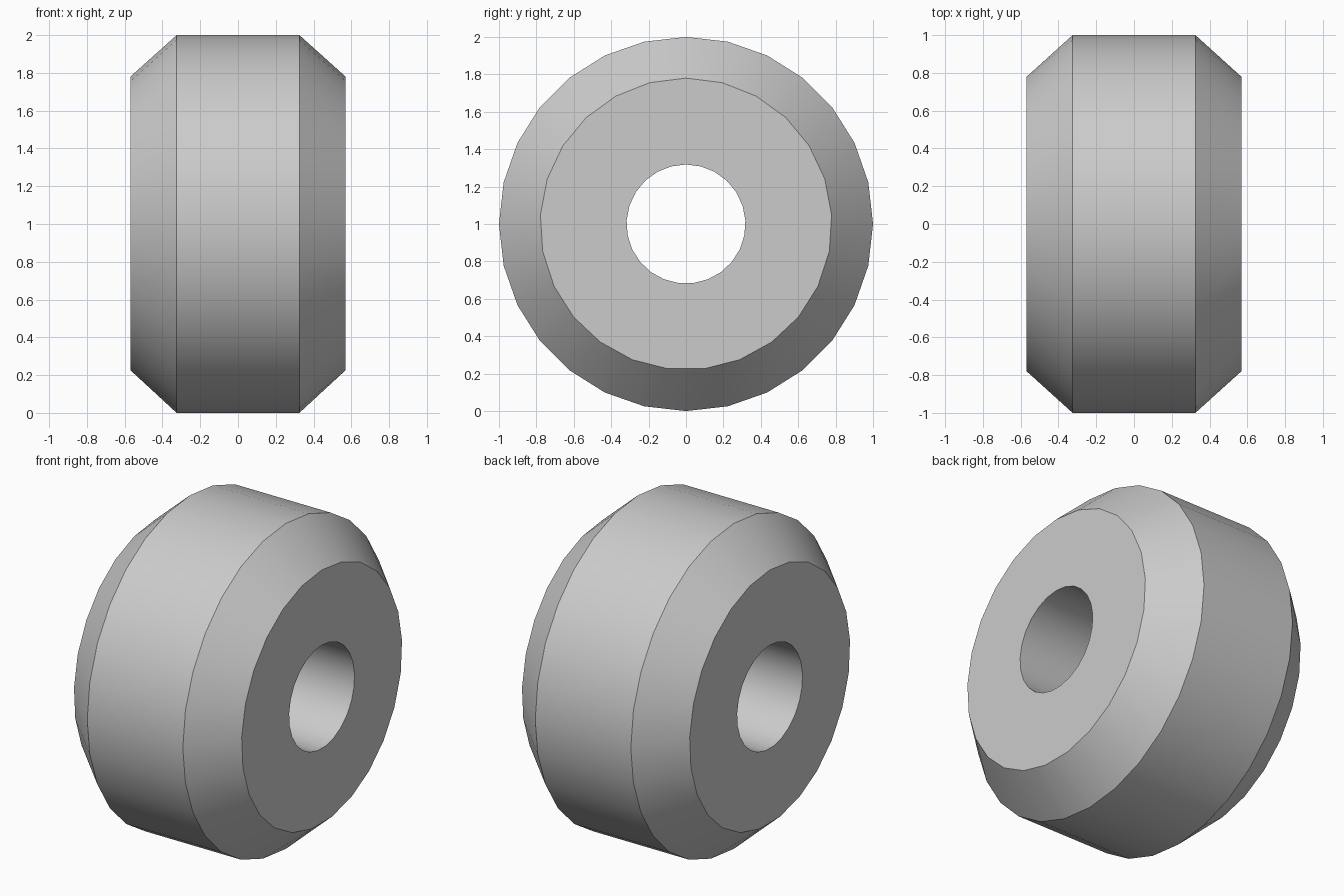
import bpy, bmesh
from math import sin, cos, pi, radians

if "Cube" in bpy.data.objects:
    bpy.data.objects.remove(bpy.data.objects["Cube"], do_unlink=True)

bm = bmesh.new()


def ring(x, radius, sides):
    """Polygon around the x axis with one corner at the top."""
    return [bm.verts.new((x, radius * sin(2 * pi * i / sides),
                          1 + radius * cos(2 * pi * i / sides)))
            for i in range(sides)]


def skin(a, b):
    """Join two rings, stepping along whichever lags behind in angle."""
    n, m = len(a), len(b)
    if n == m:
        for i in range(n):
            bm.faces.new((a[i], a[(i + 1) % n], b[(i + 1) % n], b[i]))
        return
    i = j = 0
    while i < n or j < m:
        if j >= m or (i < n and (i + 0.5) / n <= (j + 0.5) / m):
            bm.faces.new((a[i % n], a[(i + 1) % n], b[j % m]))
            i += 1
        else:
            bm.faces.new((a[i % n], b[(j + 1) % m], b[j % m]))
            j += 1


# Closed section: hole, flat side, chamfer, tread, chamfer, flat side
rings = [ring(*r) for r in ((-0.57, 0.318, 25), (-0.57, 0.78, 25),
                            (-0.325, 1.0, 28), (0.325, 1.0, 28),
                            (0.57, 0.78, 25), (0.57, 0.318, 25))]
for k, r in enumerate(rings):
    skin(r, rings[(k + 1) % len(rings)])
bmesh.ops.recalc_face_normals(bm, faces=bm.faces)

mesh = bpy.data.meshes.new("roller_wheel")
bm.to_mesh(mesh)
bm.free()
wheel = bpy.data.objects.new("roller_wheel", mesh)
bpy.context.collection.objects.link(wheel)

# Plain grey finish
grey = bpy.data.materials.new("light_grey")
grey.use_nodes = True
colour = (0.6, 0.6, 0.6, 1)
grey.diffuse_color = colour
grey.node_tree.nodes["Principled BSDF"].inputs["Base Color"].default_value = colour
mesh.materials.append(grey)

# Round surfaces smooth, rims sharp
bpy.ops.object.select_all(action="DESELECT")
wheel.select_set(True)
bpy.context.view_layer.objects.active = wheel
bpy.ops.object.shade_smooth_by_angle(angle=radians(30))
